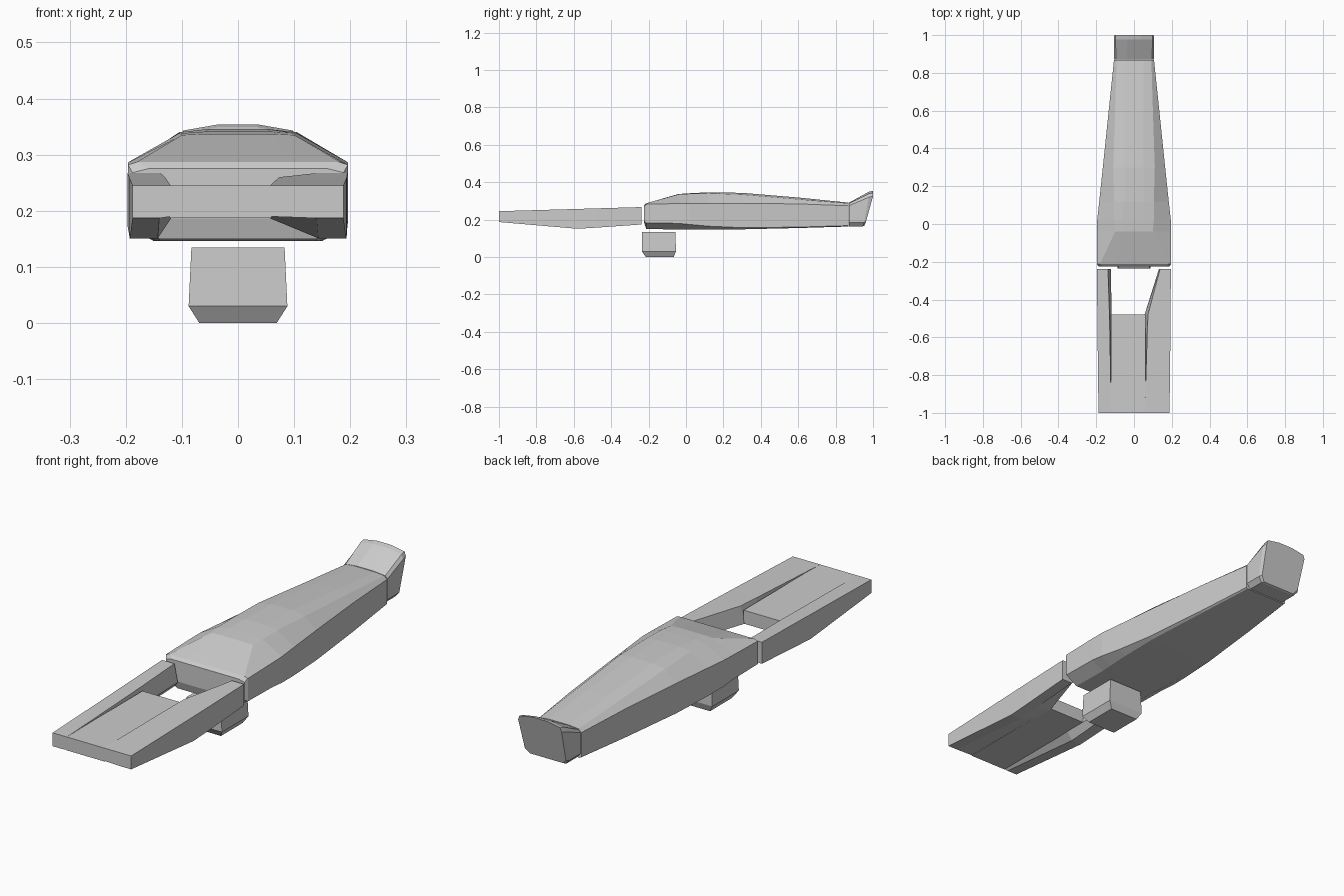
import bpy, bmesh


def loft(name, rings):
    """Skin a list of equal-length 3D rings and cap both ends."""
    bm = bmesh.new()
    loops = [[bm.verts.new(p) for p in ring] for ring in rings]
    n = len(loops[0])
    for a, b in zip(loops, loops[1:]):
        for i in range(n):
            j = (i + 1) % n
            bm.faces.new((a[i], a[j], b[j], b[i]))
    bm.faces.new(loops[0])
    bm.faces.new(loops[-1])
    bmesh.ops.recalc_face_normals(bm, faces=bm.faces)
    mesh = bpy.data.meshes.new(name)
    bm.to_mesh(mesh)
    bm.free()
    obj = bpy.data.objects.new(name, mesh)
    bpy.context.collection.objects.link(obj)
    return obj


def mirrored(half):
    """Close a right-hand half ring (bottom to top) across x = 0."""
    return half + [(-x, y, z) for x, y, z in reversed(half)]


# Main body: y, bottom half-width, bottom z, side half-width, side low z,
# side high z, shoulder half-width, shoulder z, crown half-width, crown z
body = [
    (-0.225, 0.15, 0.186, 0.188, 0.192, 0.268, 0.16, 0.275, 0.09, 0.275),
    (-0.213, 0.14, 0.150, 0.196, 0.183, 0.282, 0.18, 0.287, 0.10, 0.287),
    (-0.040, 0.14, 0.147, 0.196, 0.180, 0.286, 0.10, 0.335, 0.06, 0.337),
    (0.020, 0.145, 0.146, 0.195, 0.174, 0.287, 0.105, 0.338, 0.06, 0.341),
    (0.120, 0.15, 0.146, 0.184, 0.165, 0.287, 0.105, 0.340, 0.05, 0.346),
    (0.300, 0.15, 0.148, 0.165, 0.157, 0.287, 0.11, 0.333, 0.05, 0.343),
    (0.600, 0.125, 0.155, 0.134, 0.160, 0.284, 0.10, 0.308, 0.05, 0.318),
    (0.868, 0.100, 0.163, 0.106, 0.168, 0.274, 0.092, 0.287, 0.05, 0.291),
]
loft("body", [mirrored([(wb, y, zb), (w, y, zl), (w, y, zu), (ws, y, zs), (wt, y, zt)])
              for y, wb, zb, w, zl, zu, ws, zs, wt, zt in body])

# Raked pad at the rear end
loft("rear_pad", [
    mirrored([(0.088, 0.872, 0.164), (0.106, 0.872, 0.185), (0.106, 0.872, 0.275),
              (0.095, 0.872, 0.286), (0.04, 0.872, 0.291)]),
    mirrored([(0.088, 0.945, 0.164), (0.106, 0.952, 0.185), (0.107, 0.978, 0.320),
              (0.098, 0.978, 0.338), (0.035, 0.978, 0.349)]),
    mirrored([(0.080, 0.953, 0.167), (0.098, 0.962, 0.188), (0.104, 1.0, 0.325),
              (0.098, 1.0, 0.343), (0.035, 1.0, 0.354)]),
])

# Front arms: y, outer x, inner top x, inner step x, inner bottom x,
# top z, step z, bottom z
arms = {
    "left_arm": [
        (-1.0, -0.188, -0.120, -0.119, -0.140, 0.245, 0.190, 0.187),
        (-0.58, -0.193, -0.128, -0.119, -0.143, 0.257, 0.187, 0.151),
        (-0.48, -0.194, -0.130, -0.119, -0.142, 0.260, 0.187, 0.157),
        (-0.238, -0.197, -0.138, -0.122, -0.132, 0.267, 0.190, 0.174),
    ],
    "right_arm": [
        (-1.0, 0.188, 0.057, 0.056, 0.140, 0.245, 0.190, 0.187),
        (-0.58, 0.193, 0.070, 0.056, 0.143, 0.257, 0.187, 0.151),
        (-0.48, 0.194, 0.074, 0.056, 0.143, 0.260, 0.187, 0.157),
        (-0.238, 0.195, 0.138, 0.132, 0.145, 0.267, 0.190, 0.174),
    ],
}
for name, rows in arms.items():
    loft(name, [[(xo, y, zt), (xo, y, zb), (xb, y, zb), (xs, y, zs), (xt, y, zt)]
                for y, xo, xt, xs, xb, zt, zs, zb in rows])

# Flat panel bridging the arms
loft("bridge_panel", [[(-0.122, y, 0.187), (0.06, y, 0.187), (0.06, y, 0.245), (-0.122, y, 0.245)]
                      for y in (-1.0, -0.48)])

# Block hanging under the body: z, half-width, front y, back y
block = [(0.0, 0.069, -0.215, -0.066), (0.03, 0.088, -0.236, -0.054), (0.135, 0.083, -0.234, -0.056)]
loft("lower_block", [[(-w, f, z), (w, f, z), (w, b, z), (-w, b, z)] for z, w, f, b in block])
